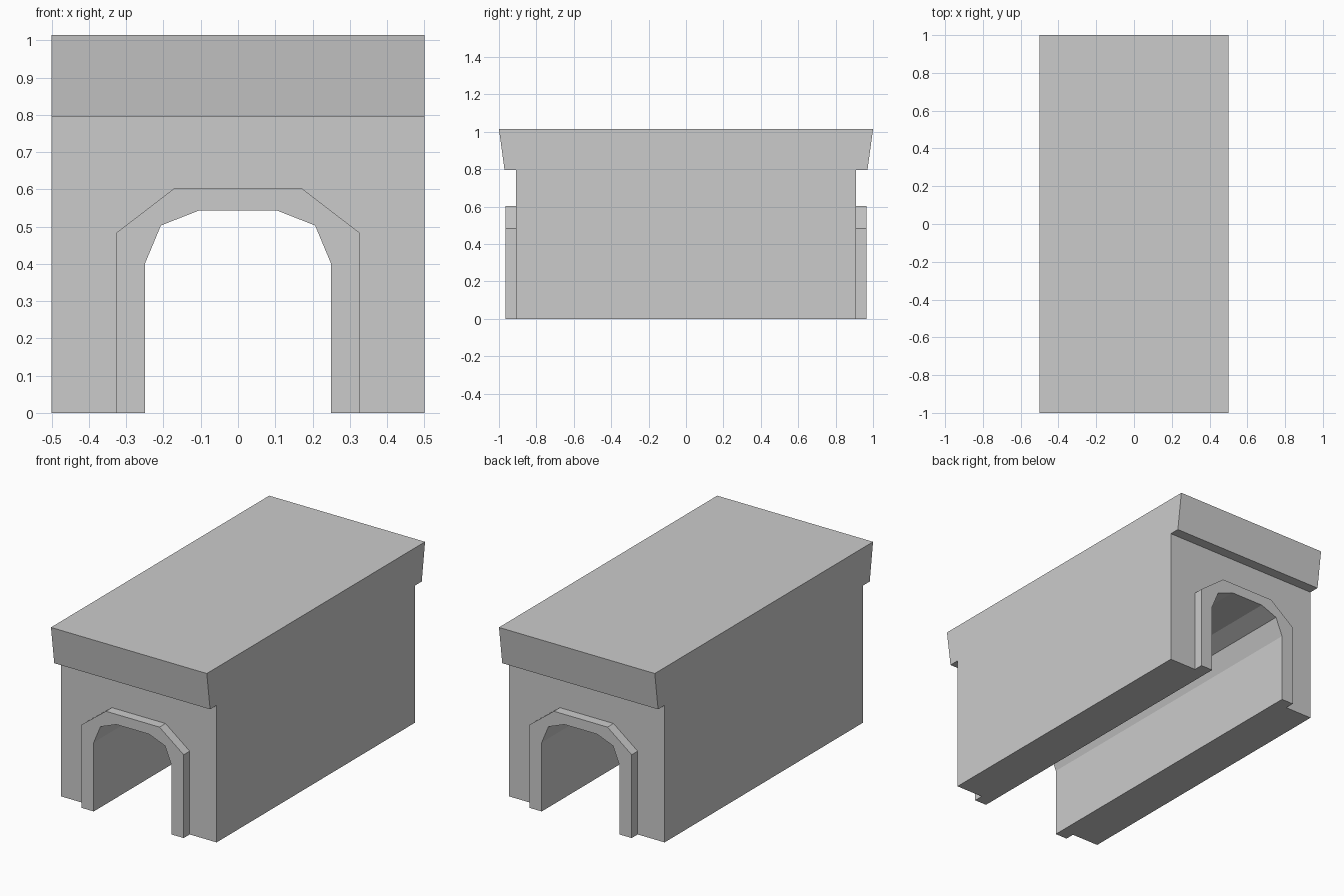
import bpy, bmesh

if "Cube" in bpy.data.objects:
    bpy.data.objects.remove(bpy.data.objects["Cube"])


def prism(name, profile, place, start, end):
    """Extrude a 2D profile from start to end; place(u, v, w) maps to x, y, z."""
    bm = bmesh.new()
    face = bm.faces.new([bm.verts.new(place(u, v, start)) for u, v in profile])
    shift = [b - a for a, b in zip(place(0, 0, start), place(0, 0, end))]
    new = bmesh.ops.extrude_face_region(bm, geom=[face], use_keep_orig=True)["geom"]
    bmesh.ops.translate(bm, vec=shift,
                        verts=[g for g in new if isinstance(g, bmesh.types.BMVert)])
    bmesh.ops.recalc_face_normals(bm, faces=bm.faces)
    mesh = bpy.data.meshes.new(name)
    bm.to_mesh(mesh)
    bm.free()
    obj = bpy.data.objects.new(name, mesh)
    bpy.context.collection.objects.link(obj)
    return obj


def mirrored(half):
    """Complete a path from its right half, running right to left."""
    return half + [(-x, z) for x, z in reversed(half)]


def along_y(u, v, w):
    return (u, w, v)


def along_x(u, v, w):
    return (w, u, v)


HALF_BODY = 0.91
opening = mirrored([(0.25, 0), (0.25, 0.40), (0.207, 0.503), (0.105, 0.543)])
outer_arch = mirrored([(0.327, 0), (0.327, 0.483), (0.172, 0.602)])
outer_wall = mirrored([(0.5, 0), (0.5, 0.795)])

# Main block with the tunnel running through it
prism("tunnel_body", outer_wall + opening[::-1], along_y, -HALF_BODY, HALF_BODY)

# Raised arch surround at each end
for name, side in (("front_arch_surround", -1), ("back_arch_surround", 1)):
    prism(name, outer_arch + opening[::-1], along_y, side * HALF_BODY, side * 0.965)

# Deck with end faces that flare outward toward the top
deck = mirrored([(0.97, 0.795), (1.0, 1.014)])
prism("deck", deck, along_x, -0.5, 0.5)
